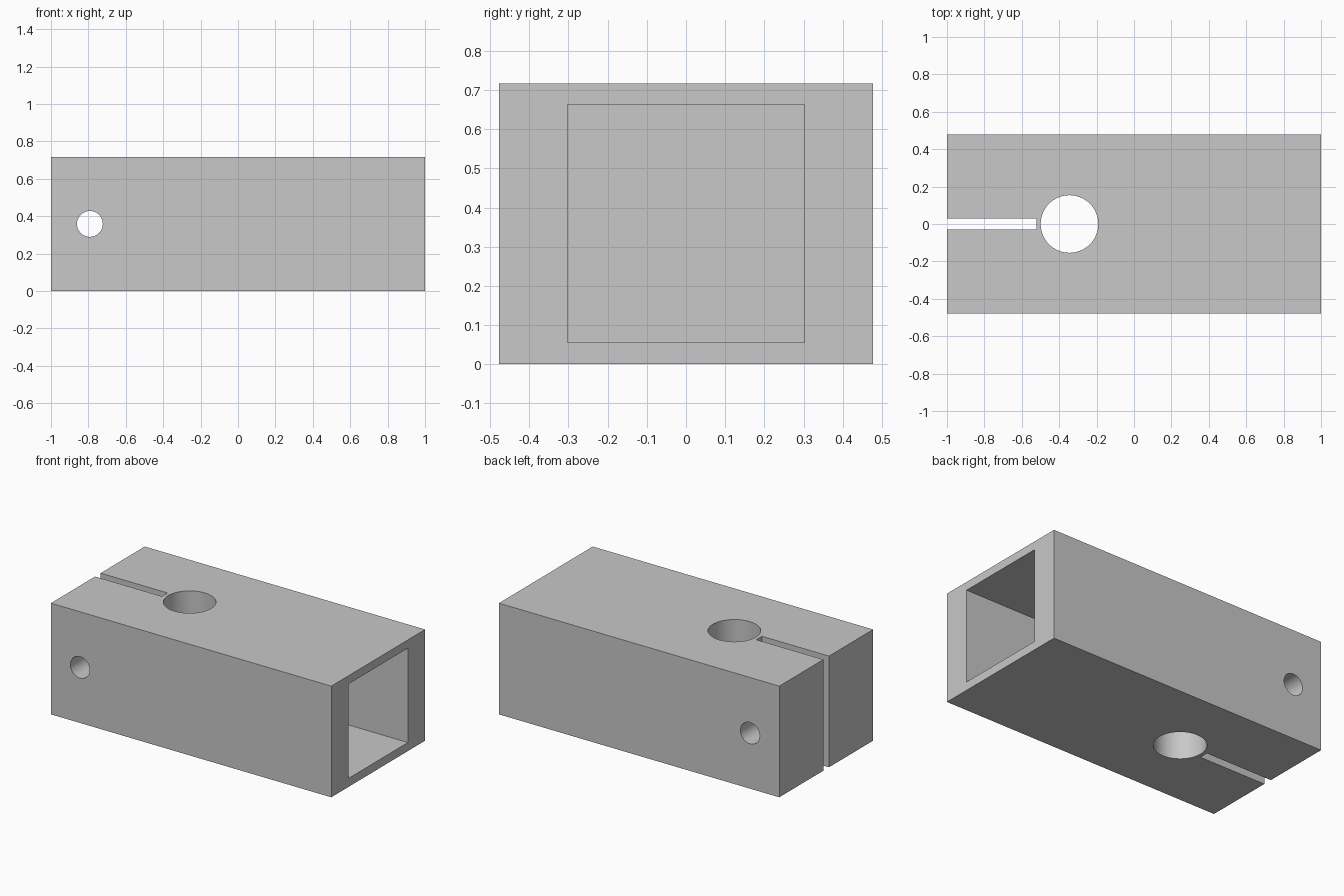
import bpy
import math

default = bpy.data.objects.get("Cube")
if default:
    bpy.data.objects.remove(default, do_unlink=True)

LENGTH, WIDTH, HEIGHT = 2.0, 0.956, 0.717
MID = HEIGHT / 2


def box(name, x0, x1, width, z0, z1):
    """Box centred on y = 0."""
    bpy.ops.mesh.primitive_cube_add(size=1, location=((x0 + x1) / 2, 0, (z0 + z1) / 2))
    ob = bpy.context.object
    ob.name = name
    ob.scale = (x1 - x0, width, z1 - z0)
    bpy.ops.object.transform_apply(location=False, rotation=False, scale=True)
    return ob


def drill(name, x, radius, tilt):
    """Long round cutter through the block's mid height."""
    bpy.ops.mesh.primitive_cylinder_add(vertices=64, radius=radius, depth=2,
                                        location=(x, 0, MID), rotation=(tilt, 0, 0))
    ob = bpy.context.object
    ob.name = name
    return ob


# Solid block
block = box("clamp_block", -LENGTH / 2, LENGTH / 2, WIDTH, 0, HEIGHT)

steel = bpy.data.materials.new("grey_metal")
steel.use_nodes = True
colour = (0.58, 0.58, 0.58, 1)
steel.diffuse_color = colour
steel.node_tree.nodes["Principled BSDF"].inputs["Base Color"].default_value = colour
block.data.materials.append(steel)

# End pocket, shaft bore, clamping slot and cross bolt hole
cutters = [
    box("pocket_cutter", -0.02, 1.2, 0.606, 0.055, 0.663),
    drill("bore_cutter", -0.345, 0.154, 0),
    box("slot_cutter", -1.2, -0.522, 0.058, -0.2, HEIGHT + 0.2),
    drill("bolt_cutter", -0.792, 0.069, math.pi / 2),
]

bpy.ops.object.select_all(action="DESELECT")
block.select_set(True)
bpy.context.view_layer.objects.active = block
for cutter in cutters:
    cutter.hide_render = True
    mod = block.modifiers.new(cutter.name, "BOOLEAN")
    mod.operation = "DIFFERENCE"
    mod.solver = "EXACT"
    mod.object = cutter
    bpy.ops.object.modifier_apply(modifier=mod.name)
    bpy.data.objects.remove(cutter, do_unlink=True)

# Every face, including cut walls, shares the single material
for face in block.data.polygons:
    face.material_index = 0
bpy.ops.object.shade_smooth_by_angle(angle=math.radians(30))
